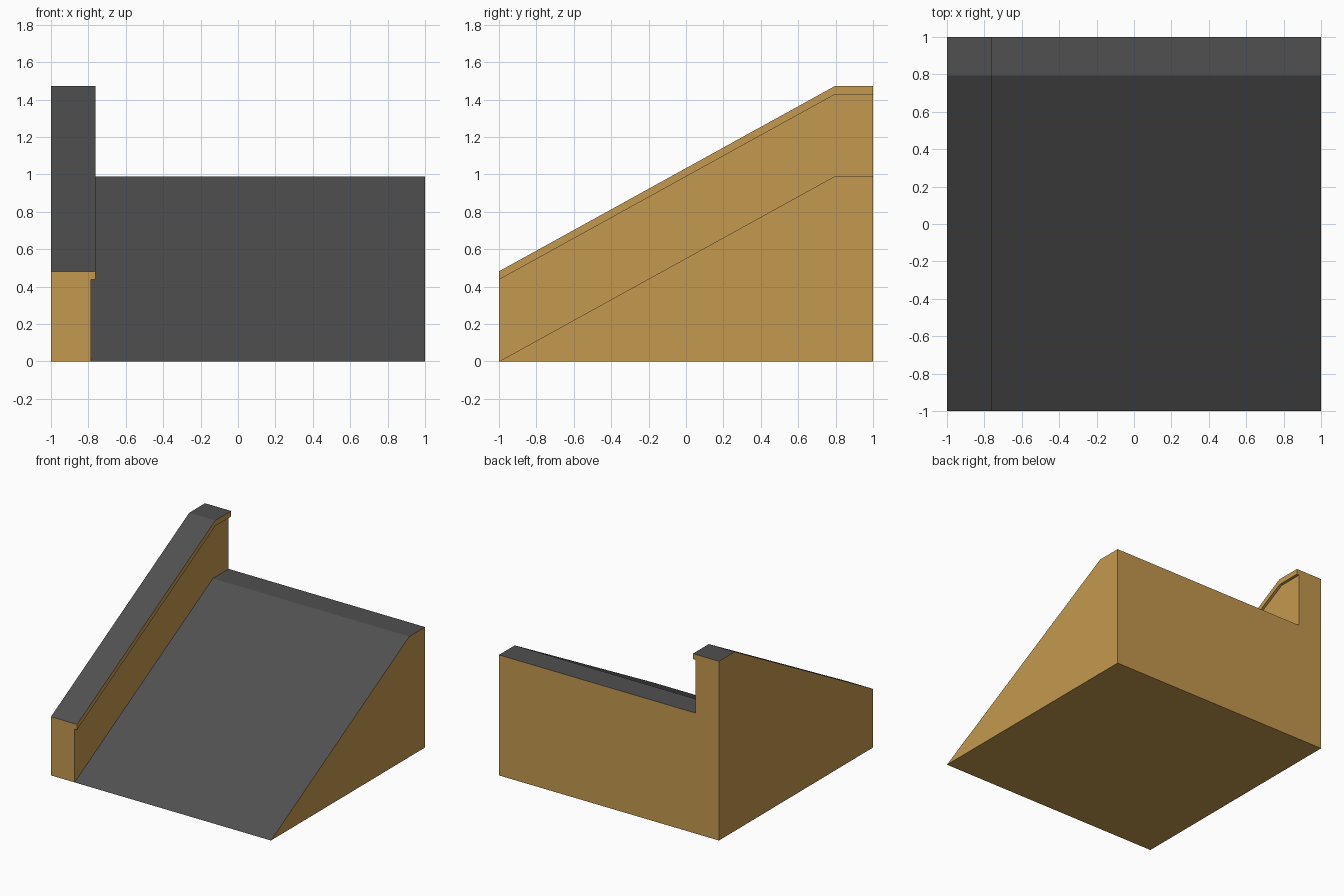
import bpy
import bmesh
import math

old = bpy.data.objects.get("Cube")
if old:
    bpy.data.objects.remove(old, do_unlink=True)


def make_material(name, rgb):
    mat = bpy.data.materials.new(name)
    mat.use_nodes = True
    mat.diffuse_color = (*rgb, 1)
    mat.node_tree.nodes["Principled BSDF"].inputs["Base Color"].default_value = (*rgb, 1)
    return mat


tan = make_material("tan wall", (0.552, 0.314, 0.076))
grey = make_material("dark grey roofing", (0.08, 0.08, 0.08))

LEFT, RIGHT = 1.0, -1.0
WALL_X, LIP_X = -0.785, -0.763        # inner wall face and overhanging coping edge
LIP_H, WALL_H = 0.437, 0.482          # heights above the roof surface
STATIONS = [(-1, 0), (0.795, 0.99), (1, 0.99)]   # y, roof height


def section(bm, y, roof):
    """Cross-section: gable wall with coping lip, roof, then the underside."""
    outline = [
        (RIGHT, 0), (RIGHT, roof + WALL_H), (LIP_X, roof + WALL_H),
        (LIP_X, roof + LIP_H), (WALL_X, roof + LIP_H), (WALL_X, roof),
        (LEFT, roof), (LEFT, 0), (WALL_X, 0),
    ]
    return [bm.verts.new((x, y, z)) for x, z in outline]


# Loft the cross-sections along the slope into one closed solid
bm = bmesh.new()
rings = [section(bm, y, roof) for y, roof in STATIONS]
for a, b in zip(rings, rings[1:]):
    for i in range(len(a)):
        j = (i + 1) % len(a)
        bm.faces.new((a[i], a[j], b[j], b[i]))
bm.faces.new(rings[0][:6])            # front end of the gable wall
bm.faces.new(rings[-1])               # back wall
bmesh.ops.remove_doubles(bm, verts=bm.verts, dist=0.0001)
bmesh.ops.dissolve_limit(bm, angle_limit=math.radians(1), verts=bm.verts, edges=bm.edges)
bmesh.ops.recalc_face_normals(bm, faces=bm.faces)

# Upward faces are roofing, everything else is wall
for face in bm.faces:
    face.material_index = 1 if face.normal.z > 0.1 else 0

mesh = bpy.data.meshes.new("sloped_roof_with_gable_wall")
bm.to_mesh(mesh)
bm.free()
mesh.materials.append(tan)
mesh.materials.append(grey)
roof_piece = bpy.data.objects.new("sloped_roof_with_gable_wall", mesh)
bpy.context.collection.objects.link(roof_piece)
